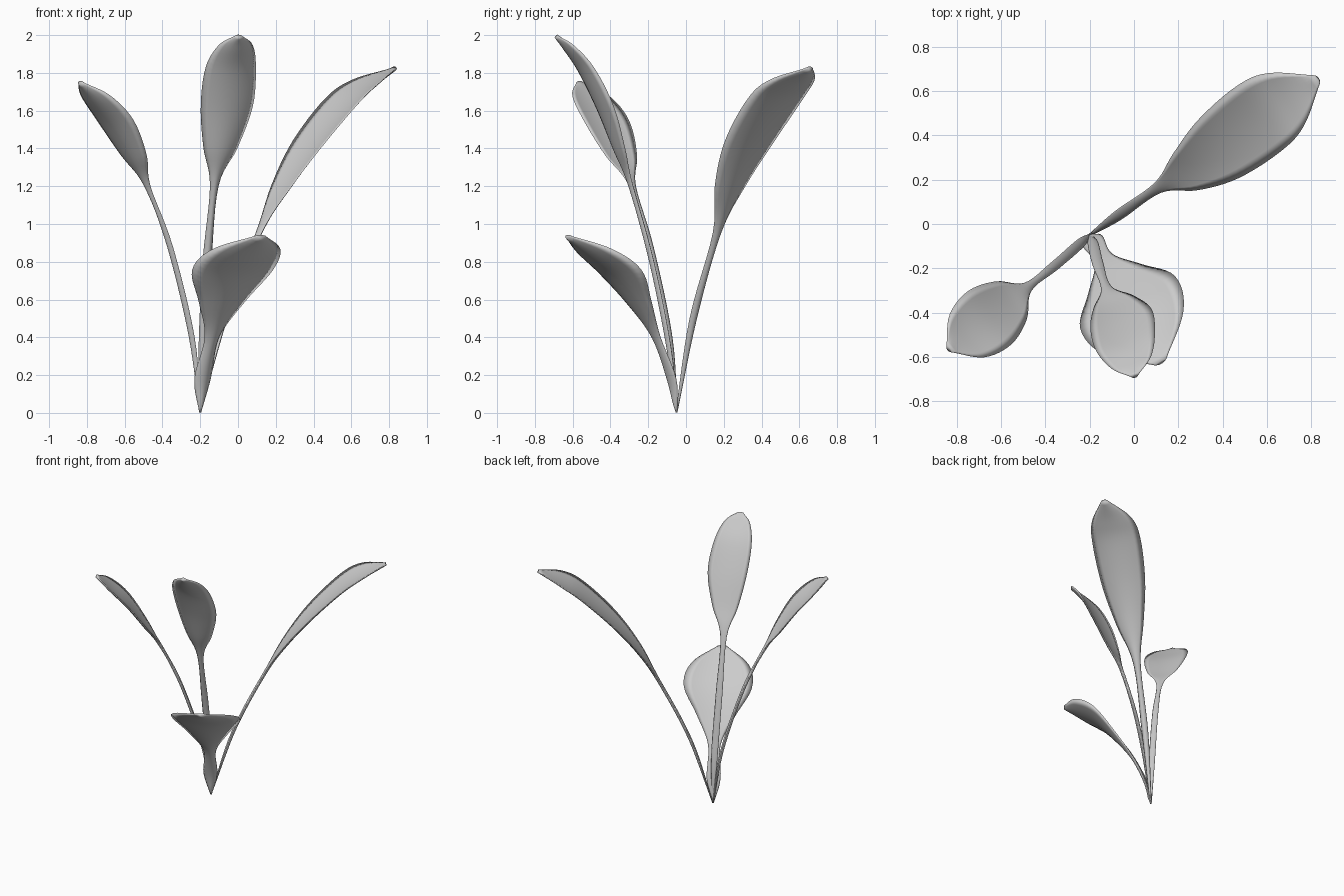
import bpy
import bmesh
from mathutils import Vector

cube = bpy.data.objects.get("Cube")
if cube:
    bpy.data.objects.remove(cube, do_unlink=True)

# Single plain material
grey = bpy.data.materials.new("leaf_grey")
grey.use_nodes = True
colour = (0.6, 0.6, 0.6, 1)
grey.diffuse_color = colour
bsdf = next(n for n in grey.node_tree.nodes if n.type == 'BSDF_PRINCIPLED')
bsdf.inputs["Base Color"].default_value = colour

STEPS = 6      # samples between two path points
ACROSS = 8     # strips across the blade
CUP = 0.2      # how far the edges curl up, relative to half width
THICK = 0.012  # half thickness along the midrib


def smooth_path(points):
    """Catmull-Rom samples through (x, y, z, half_width) points."""
    pts = [Vector(p) for p in points]
    pts = [2 * pts[0] - pts[1]] + pts + [2 * pts[-1] - pts[-2]]
    out = []
    for a, b, c, d in zip(pts, pts[1:], pts[2:], pts[3:]):
        for i in range(STEPS):
            t = i / STEPS
            out.append(0.5 * (2 * b + (c - a) * t + (2 * a - 5 * b + 4 * c - d) * t ** 2
                              + (3 * b - a - 3 * c + d) * t ** 3))
    return out + [pts[-2]]


def make_leaf(name, points):
    """Loft a thin, cupped lens section along the stem and blade."""
    path = smooth_path(points)
    heading = path[-1].xyz - path[0].xyz
    side = Vector((-heading.y, heading.x, 0)).normalized()
    us = [2 * i / ACROSS - 1 for i in range(ACROSS + 1)]
    section = [(u, 1) for u in us] + [(u, -1) for u in reversed(us[1:-1])]
    bm = bmesh.new()
    rings = []
    for i, p in enumerate(path):
        tangent = (path[min(i + 1, len(path) - 1)].xyz - path[max(i - 1, 0)].xyz).normalized()
        normal = tangent.cross(side).normalized()
        half = max(p.w, 0.004)
        thick = min(THICK, half * 0.6)
        ring = []
        for u, face in section:
            lift = CUP * half * (u * u - 0.5) + face * thick * (1 - u * u)
            ring.append(bm.verts.new(p.xyz + side * u * half + normal * lift))
        rings.append(ring)
    n = len(section)
    for a, b in zip(rings, rings[1:]):
        for k in range(n):
            bm.faces.new((a[k], a[(k + 1) % n], b[(k + 1) % n], b[k]))
    bm.faces.new(rings[0])
    bm.faces.new(rings[-1])
    bmesh.ops.recalc_face_normals(bm, faces=bm.faces)
    mesh = bpy.data.meshes.new(name)
    bm.to_mesh(mesh)
    bm.free()
    mesh.materials.append(grey)
    mesh.shade_smooth()
    bpy.context.collection.objects.link(bpy.data.objects.new(name, mesh))


ROOT = (-.2, -.05, .003, .006)

# Long leaf leaning to the back left
make_leaf("back_leaf", [
    ROOT, (-.07, .04, .5, .024), (.11, .165, .95, .027), (.24, .24, 1.2, .1),
    (.39, .345, 1.43, .16), (.57, .48, 1.65, .178), (.69, .565, 1.75, .145), (.83, .655, 1.825, .02)])

# Leaf leaning to the right side
make_leaf("side_leaf", [
    ROOT, (-.245, -.09, .4, .022), (-.36, -.19, .88, .022), (-.48, -.285, 1.2, .024),
    (-.56, -.35, 1.36, .11), (-.66, -.43, 1.54, .155), (-.76, -.51, 1.67, .125), (-.835, -.565, 1.75, .02)])

# Tallest leaf
make_leaf("tall_leaf", [
    ROOT, (-.185, -.09, .35, .024), (-.163, -.18, .8, .025), (-.125, -.29, 1.2, .024),
    (-.09, -.36, 1.4, .095), (-.055, -.44, 1.62, .145), (-.035, -.54, 1.82, .14),
    (-.01, -.63, 1.94, .095), (.003, -.685, 1.995, .02)])

# Short broad leaf at the front
make_leaf("front_leaf", [
    ROOT, (-.185, -.08, .18, .05), (-.135, -.16, .4, .045), (-.08, -.26, .58, .14),
    (-.02, -.37, .74, .245), (.05, -.5, .85, .205), (.12, -.625, .935, .03)])
